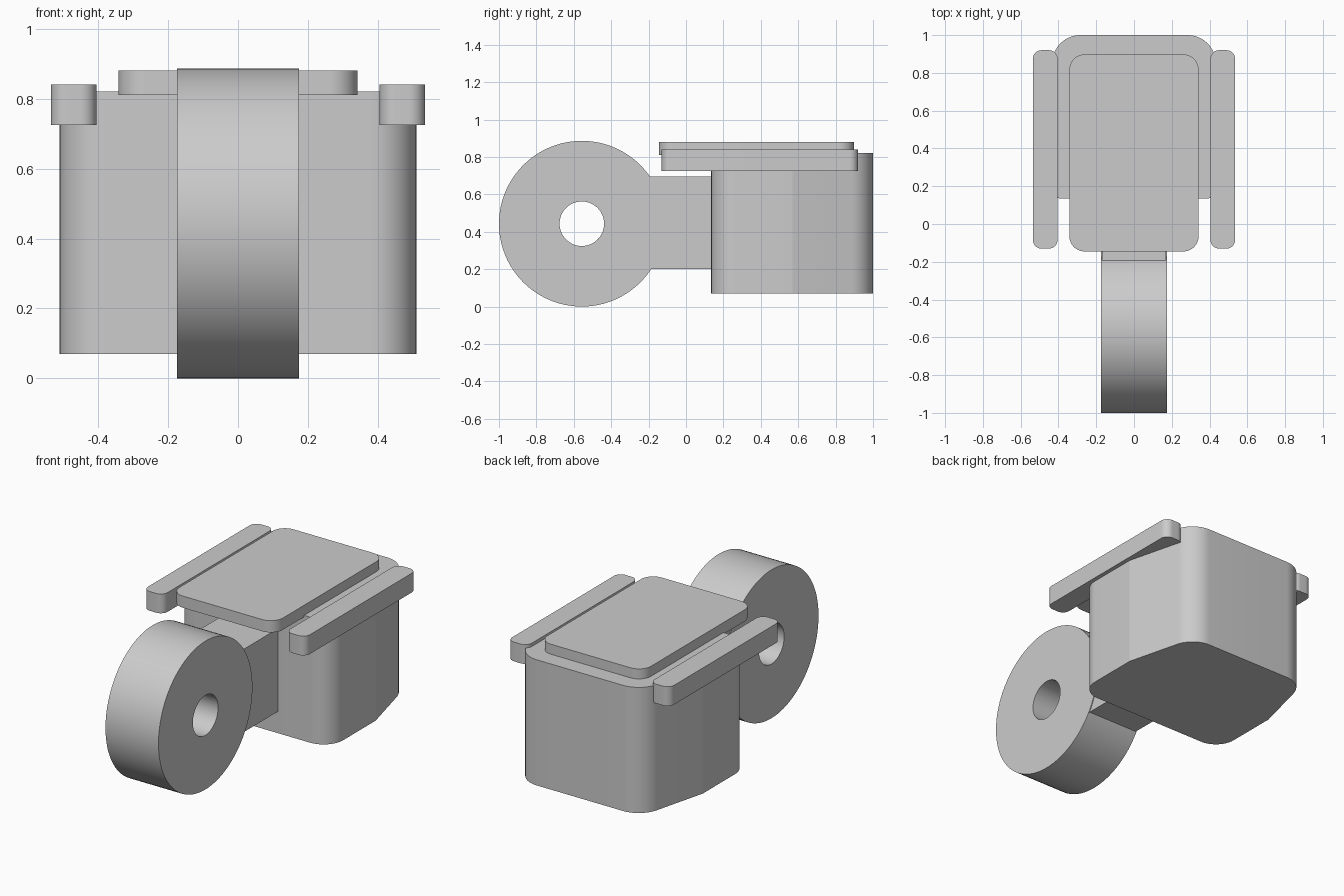
import bpy
import bmesh
import math
from mathutils import Vector

cube = bpy.data.objects.get("Cube")
if cube:
    bpy.data.objects.remove(cube, do_unlink=True)

grey = bpy.data.materials.new("plain grey")
grey.use_nodes = True
COLOUR = (0.6, 0.6, 0.6, 1)
grey.diffuse_color = COLOUR
grey.node_tree.nodes["Principled BSDF"].inputs["Base Color"].default_value = COLOUR


def finish(bm, name):
    """Turn a bmesh into a smooth-shaded object that keeps its sharp edges."""
    bmesh.ops.recalc_face_normals(bm, faces=bm.faces)
    mesh = bpy.data.meshes.new(name)
    bm.to_mesh(mesh)
    bm.free()
    mesh.materials.append(grey)
    obj = bpy.data.objects.new(name, mesh)
    bpy.context.collection.objects.link(obj)
    bpy.ops.object.select_all(action="DESELECT")
    obj.select_set(True)
    bpy.context.view_layer.objects.active = obj
    bpy.ops.object.shade_smooth_by_angle(angle=math.radians(12))
    return obj


def rounded(corners, steps=12):
    """Outline from (x, y, radius) corners, each filleted with a true arc."""
    points = []
    for i, (x, y, radius) in enumerate(corners):
        p = Vector((x, y))
        if radius == 0:
            points.append(p)
            continue
        a = (Vector(corners[i - 1][:2]) - p).normalized()
        b = (Vector(corners[(i + 1) % len(corners)][:2]) - p).normalized()
        half = a.angle(b) / 2
        centre = p + (a + b).normalized() * radius / math.sin(half)
        start = p + a * radius / math.tan(half) - centre
        end = p + b * radius / math.tan(half) - centre
        sweep = start.angle(end)
        for k in range(steps + 1):
            t = k / steps
            arc = start * math.sin((1 - t) * sweep) + end * math.sin(t * sweep)
            points.append(centre + arc / math.sin(sweep))
    return points


def slab(name, corners, bottom, top):
    """Extrude a rounded outline upwards."""
    bm = bmesh.new()
    face = bm.faces.new([bm.verts.new((p.x, p.y, bottom)) for p in rounded(corners)])
    grown = bmesh.ops.extrude_face_region(bm, geom=[face], use_keep_orig=True)
    verts = [g for g in grown["geom"] if isinstance(g, bmesh.types.BMVert)]
    bmesh.ops.translate(bm, verts=verts, vec=(0, 0, top - bottom))
    return finish(bm, name)


def rectangle(x0, x1, y0, y1, radius):
    return [(x0, y0, radius), (x1, y0, radius), (x1, y1, radius), (x0, y1, radius)]


# Body: straight sides at the front, tapering towards the back
left_side = [(0.51, 0.135, 0.13), (0.51, 0.57, 0), (0.40, 1.0, 0.15)]
right_side = [(-x, y, r) for x, y, r in reversed(left_side)]
slab("body", left_side + right_side, 0.07, 0.82)

# Lid plate and the two side rails
slab("lid", rectangle(-0.342, 0.342, -0.145, 0.898, 0.08), 0.81, 0.88)
slab("left_rail", rectangle(0.405, 0.535, -0.13, 0.92, 0.045), 0.725, 0.84)
slab("right_rail", rectangle(-0.535, -0.405, -0.13, 0.92, 0.045), 0.725, 0.84)

# Arm joining the wheel to the body
slab("arm", rectangle(-0.17, 0.17, -0.28, 0.2, 0), 0.2, 0.695)

# Wheel: a ring of rectangular section around the x axis
SIDES = 96
section = [(-0.175, 0.443), (0.175, 0.443), (0.175, 0.119), (-0.175, 0.119)]
bm = bmesh.new()
rings = []
for i in range(SIDES):
    a = math.tau * i / SIDES
    rings.append([bm.verts.new((x, -0.557 + r * math.cos(a), 0.443 + r * math.sin(a)))
                  for x, r in section])
for i in range(SIDES):
    for j in range(4):
        k = (j + 1) % 4
        bm.faces.new((rings[i - 1][j], rings[i - 1][k], rings[i][k], rings[i][j]))
finish(bm, "wheel")
